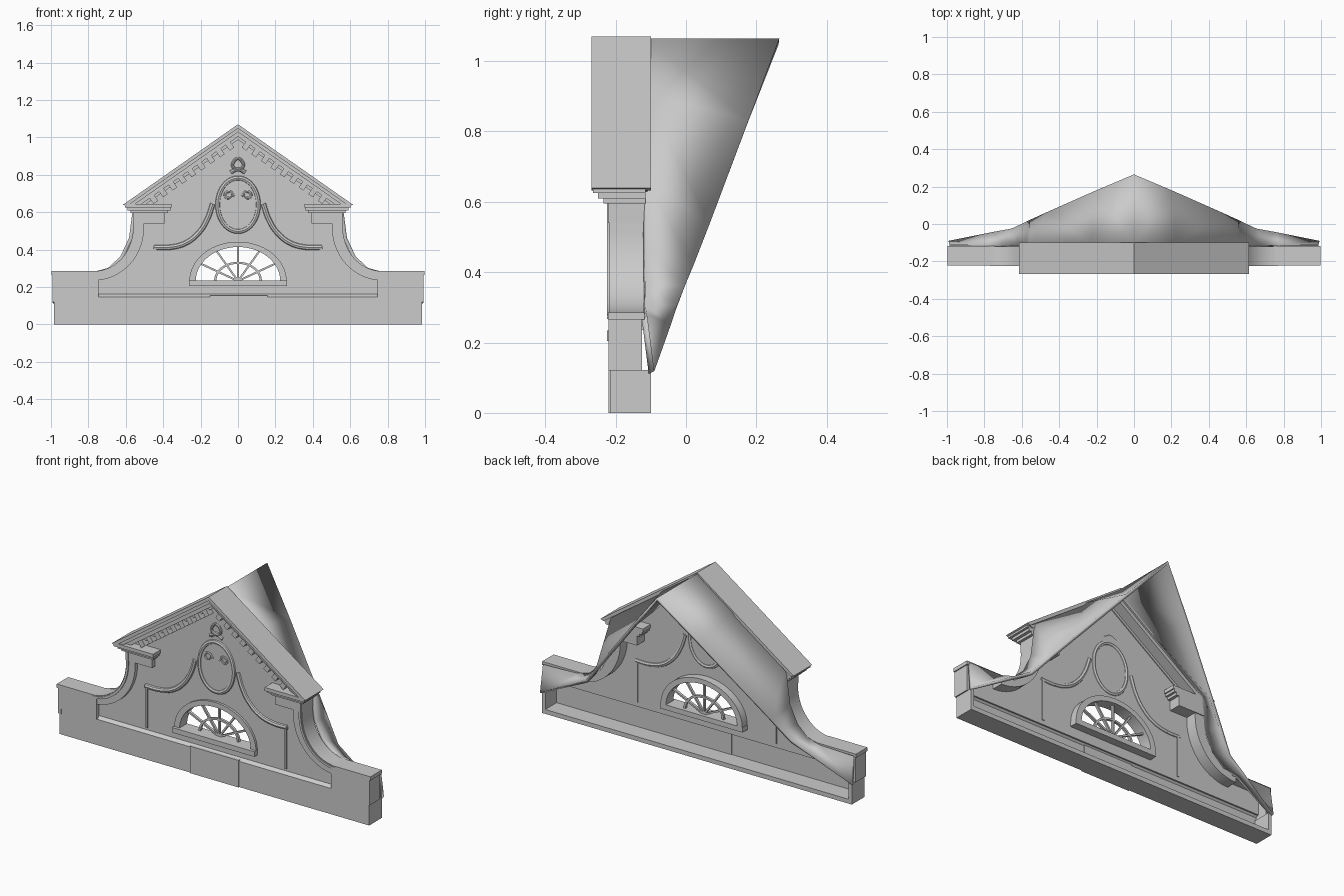
import bpy, bmesh
from math import sin, cos, pi, radians, sqrt, atan

if "Cube" in bpy.data.objects:
    bpy.data.objects.remove(bpy.data.objects["Cube"])


def finish(name, me):
    bm = bmesh.new()
    bm.from_mesh(me)
    bmesh.ops.remove_doubles(bm, verts=bm.verts, dist=1e-5)
    bmesh.ops.recalc_face_normals(bm, faces=bm.faces)
    for f in bm.faces:
        f.smooth = True
    bm.to_mesh(me)
    bm.free()
    me.set_sharp_from_angle(angle=radians(30))
    ob = bpy.data.objects.new(name, me)
    bpy.context.collection.objects.link(ob)
    return ob


def curve_mesh(cu):
    tmp = bpy.data.objects.new("tmp", cu)
    bpy.context.collection.objects.link(tmp)
    dg = bpy.context.evaluated_depsgraph_get()
    me = bpy.data.meshes.new_from_object(tmp.evaluated_get(dg))
    bpy.data.objects.remove(tmp)
    return me


def prism(name, loops, lo, hi, axis='y'):
    """Extrude closed outlines (extra loops are holes) from lo to hi along an axis."""
    cu = bpy.data.curves.new(name, 'CURVE')
    cu.dimensions, cu.fill_mode, cu.extrude = '2D', 'BOTH', (hi - lo) / 2
    for loop in loops:
        sp = cu.splines.new('POLY')
        sp.points.add(len(loop) - 1)
        for p, (a, b) in zip(sp.points, loop):
            p.co = (a, b, 0, 1)
        sp.use_cyclic_u = True
    me = curve_mesh(cu)
    mid = (lo + hi) / 2
    for v in me.vertices:
        a, b, c = v.co
        v.co = (a, mid + c, b) if axis == 'y' else (mid + c, a, b)
    return finish(name, me)


def tube(name, pts, r, y, closed=False):
    """Round bead following (x, z) points in the facade plane."""
    cu = bpy.data.curves.new(name, 'CURVE')
    cu.dimensions, cu.bevel_depth, cu.bevel_resolution = '3D', r, 2
    cu.resolution_u, cu.use_fill_caps = 5, True
    sp = cu.splines.new('BEZIER')
    sp.bezier_points.add(len(pts) - 1)
    for p, (x, z) in zip(sp.bezier_points, pts):
        p.co = (x, y, z)
        p.handle_left_type = p.handle_right_type = 'AUTO'
    sp.use_cyclic_u = closed
    return finish(name, curve_mesh(cu))


def box(name, x0, x1, y0, y1, z0, z1):
    return prism(name, [[(x0, z0), (x1, z0), (x1, z1), (x0, z1)]], y0, y1)


def arc(cx, cz, rx, rz, a0, a1, n):
    return [(cx + rx * cos(radians(a0 + (a1 - a0) * i / n)),
             cz + rz * sin(radians(a0 + (a1 - a0) * i / n))) for i in range(n + 1)]


def flip(pts, s=-1):
    return [(s * x, z) for x, z in pts]


SLOPE = 0.43 / 0.615
VERT = sqrt(1 + SLOPE ** 2)
WIN = 0.232

# Base trough: front face, floor, end plates and the raised centre panel
prism("base_trough", [[(-.10, 0), (-.215, 0), (-.215, .148), (-.19, .165), (-.186, .158),
                       (-.203, .14), (-.203, .025), (-.10, .025)]], -.985, .985, 'x')
box("base_centre_panel", -.15, .158, -.221, -.2, 0, .155)

# Thin gable wall with the half-round window opening
side = [(.98, .15), (.98, .27)] + arc(.77, .52, .225, .25, 270, 180, 10) + [(.545, .66)]
wall = side + [(0, 1.04)] + flip(side[::-1])
prism("gable_wall", [wall, arc(0, WIN, .23, .187, 0, 180, 24)], -.195, -.185)

# Window surround, sill and fan glazing bars
prism("window_surround", [arc(0, WIN, .26, .21, 0, 180, 28) + [(-.26, .215), (.26, .215)],
                          arc(0, WIN, .226, .182, 0, 180, 28)], -.208, -.14)
box("window_sill", -.262, .262, -.225, -.14, .205, .234)
prism("fan_inner_arc", [arc(0, WIN, .128, .103, 0, 180, 20) + arc(0, WIN, .116, .092, 180, 0, 20)],
      -.175, -.16)
for d in (30, 60, 90, 120, 150):
    c, s = cos(radians(d)), sin(radians(d))
    w = .005
    ex, ez = .23 * c, .186 * s
    prism("fan_bar", [[(-s * w, WIN + c * w), (s * w, WIN - c * w),
                       (ex + s * w, WIN + ez - c * w), (ex - s * w, WIN + ez + c * w)]],
          -.175, -.16)


# Raking cornice in stepped layers
def chevron(name, t0, t1, half, y0, y1):
    a, b = 1.07 - t0 * VERT, 1.07 - t1 * VERT
    prism(name, [[(-half, a - half * SLOPE), (0, a), (half, a - half * SLOPE),
                  (half - .02, b - (half - .02) * SLOPE), (0, b),
                  (-half + .02, b - (half - .02) * SLOPE)]], y0, y1)


chevron("cornice_cap", 0, .018, .615, -.268, -.10)
chevron("cornice_crown", .018, .034, .59, -.258, -.11)
chevron("cornice_fascia", .034, .054, .57, -.24, -.12)
chevron("cornice_frieze", .054, .068, .55, -.212, -.18)

for s in (-1, 1):
    # Dentils under the raking cornice
    for i in range(9):
        ang = atan(SLOPE)
        d = .05 + i * .062
        ux, uz = cos(ang), -sin(ang)
        px, pz = d * ux, 1.07 - .054 * VERT + d * uz
        q = [(px, pz), (px + .03 * ux, pz + .03 * uz),
             (px + .03 * ux + .036 * uz, pz + .03 * uz - .036 * ux),
             (px + .036 * uz, pz - .036 * ux)]
        prism("dentil", [flip(q, s)], -.234, -.19)

    # Cornice return: tapered mouldings ending in a short neck
    for x0, x1, z0, z1, y in ((.355, .605, .625, .645, -.265), (.362, .592, .61, .626, -.25),
                              (.375, .575, .595, .611, -.235), (.392, .56, .54, .596, -.222)):
        box("cornice_return", min(s * x0, s * x1), max(s * x0, s * x1), y, -.115, z0, z1)

    # Concave sweep rising from the wing to the cornice return
    band = [(.56, .60)] + arc(.77, .52, .21, .235, 180, 270, 14) + \
        arc(.77, .52, .268, .285, 270, 180, 14) + [(.502, .60)]
    prism("sweep_band", [flip(band, s)], -.218, -.12)
    prism("sweep_edge_bead", [flip([(.555, .60)] + arc(.77, .52, .215, .24, 180, 270, 14) +
                              arc(.77, .52, .228, .253, 270, 180, 14) + [(.542, .60)], s)],
          -.224, -.21)

    # Hollow wing: front, top and end plates
    def sbox(name, x0, x1, *r):
        box(name, min(s * x0, s * x1), max(s * x0, s * x1), *r)
    sbox("wing_front", .745, .99, -.22, -.2, .148, .27)
    sbox("wing_top", .745, .998, -.222, -.118, .265, .286)
    sbox("wing_end", .972, .992, -.22, -.125, .12, .27)
    sbox("base_end", .965, .985, -.21, -.10, .02, .122)

    # Wall strips and garland relief
    sbox("wall_strip", .436, .448, -.202, -.18, .175, .41)
    sbox("wall_ledge", .36, .455, -.204, -.18, .404, .418)
    tube("garland", flip([(.45, .412), (.36, .413), (.28, .435), (.21, .49),
                          (.165, .56), (.135, .645)], s), .015, -.192)
    tube("medallion_flourish", flip([(.02, .685), (.045, .71), (.07, .695), (.055, .675),
                                     (.035, .69)], s), .008, -.196)
    tube("bow_loop", flip([(0, .825), (.028, .845), (.02, .875), (0, .89)], s), .008, -.197)

# Oval medallion with a small bow knot
tube("medallion_ring", arc(0, .64, .108, .142, 0, 345, 23), .014, -.192, True)
prism("medallion_plate", [arc(0, .64, .104, .138, 0, 345, 23)], -.199, -.184)
tube("bow_knot", [(-.04, .812), (0, .83), (.04, .812)], .011, -.194)

# Roof sheet lofted from the gable outline back to the sloping main roof line
front = [(0, 1.055), (.22, .9), (.55, .655), (.575, .46), (.622, .358), (.69, .295),
         (.77, .275), (.985, .272)]
back = [(0, 1.055), (.2, .826), (.45, .534), (.55, .417), (.6, .358), (.65, .30),
        (.75, .246), (.99, .115)]
bm = bmesh.new()
for s in (-1, 1):
    rows = []
    for (fx, fz), (bx, bz) in zip(front, back):
        y = -.10 + (bz - .11) * .366 / .95
        rows.append((bm.verts.new((s * fx, -.118, fz)), bm.verts.new((s * bx, y, bz))))
    for (a, b), (c, d) in zip(rows, rows[1:]):
        bm.faces.new((a, b, d, c))
me = bpy.data.meshes.new("roof")
bm.to_mesh(me)
bm.free()
roof = finish("roof", me)
sol = roof.modifiers.new("thickness", 'SOLIDIFY')
sol.thickness, sol.offset = .018, 0
